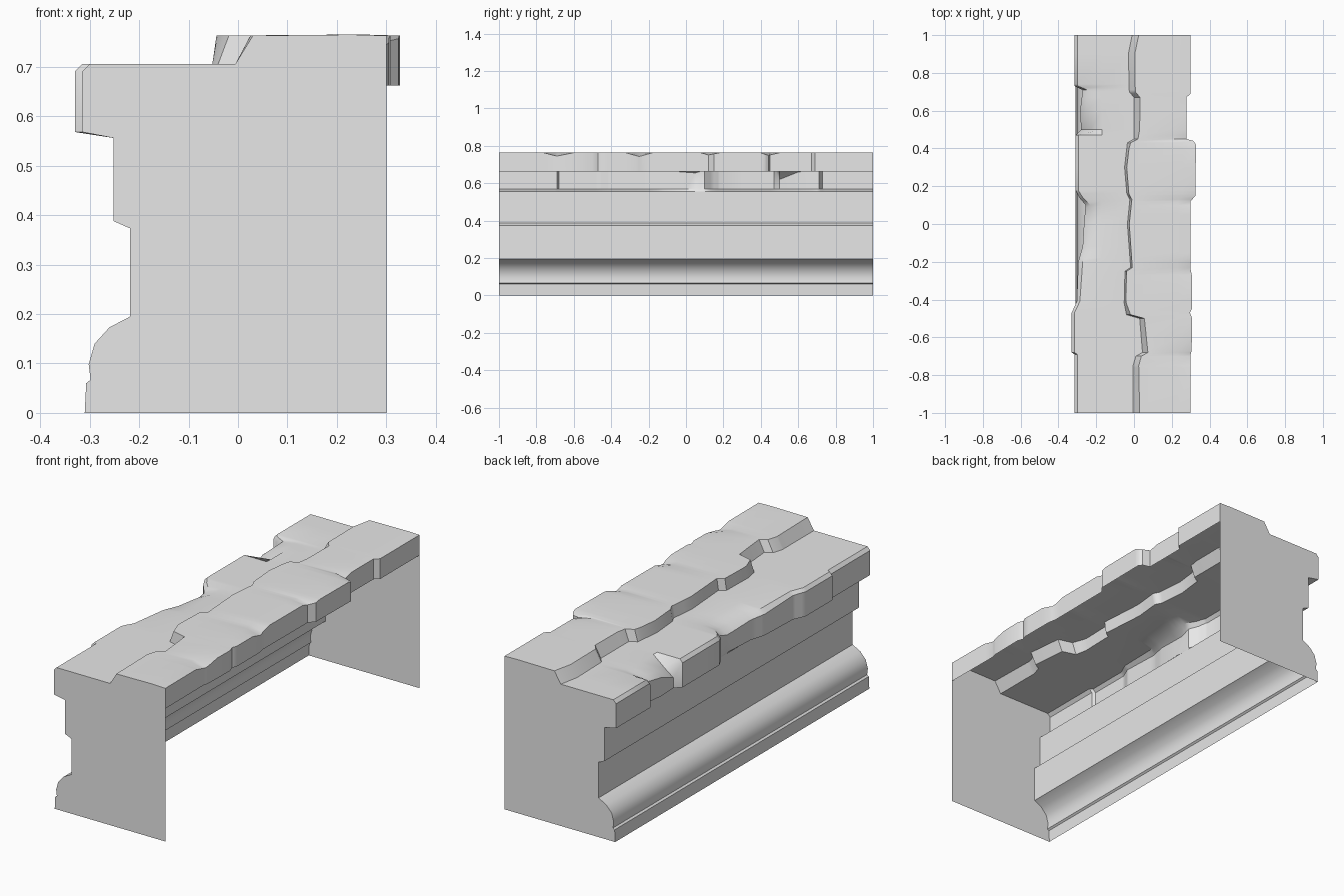
import bpy, bmesh, math

cube = bpy.data.objects.get("Cube")
if cube:
    bpy.data.objects.remove(cube, do_unlink=True)

stone = bpy.data.materials.new("grey stone")
stone.use_nodes = True
colour = (0.8, 0.8, 0.8, 1)
stone.diffuse_color = colour
stone.node_tree.nodes["Principled BSDF"].inputs["Base Color"].default_value = colour

# Heights of the paving tiers
LOW_TOP, HIGH_TOP, EDGE_BOTTOM = 0.706, 0.765, 0.662

# Moulded base cross-section, straight along the whole length (x, z)
moulding = [(-0.31, 0), (-0.307, 0.06), (-0.298, 0.067), (-0.302, 0.098),
            (-0.29, 0.14), (-0.26, 0.173), (-0.218, 0.195), (-0.218, 0.373),
            (-0.252, 0.388), (-0.252, 0.556)]

# Worn outlines of the slabs along the length (y, x)
lip = [(-1, -0.315), (-0.69, -0.315), (-0.68, -0.33), (-0.47, -0.33), (-0.41, -0.303),
       (-0.2, -0.295), (-0.12, -0.272), (0, -0.265), (0.1, -0.256), (0.14, -0.29),
       (0.18, -0.31), (0.47, -0.31), (0.5, -0.28), (0.6, -0.285), (0.71, -0.272),
       (0.73, -0.315), (1, -0.315)]
step = [(-1, -0.005), (-0.75, -0.005), (-0.7, 0.01), (-0.68, 0.045), (-0.5, 0.03),
        (-0.48, -0.04), (-0.42, -0.052), (-0.25, -0.048), (-0.23, -0.018), (0, -0.035),
        (0.13, -0.022), (0.16, -0.038), (0.3, -0.05), (0.43, -0.035), (0.45, 0),
        (0.67, 0), (0.7, -0.025), (0.9, -0.03), (1, -0.01)]
edge = [(-1, 0.3), (-0.7, 0.298), (-0.67, 0.305), (-0.5, 0.308), (-0.47, 0.296),
        (-0.45, 0.306), (-0.27, 0.306), (-0.23, 0.298), (0.12, 0.3), (0.15, 0.325),
        (0.42, 0.328), (0.44, 0.315), (0.45, 0.277), (0.67, 0.277), (0.69, 0.3), (1, 0.3)]
# How far the riser leans, and chips taken out of the edges (y, amount)
lean = [(-1, 0.035), (-0.5, 0.025), (-0.4, 0.008), (0.4, 0.012), (0.5, 0.03), (1, 0.035)]
edge_chip = [(-0.76, 0), (-0.69, 0.018), (-0.6, 0), (-0.32, 0), (-0.25, 0.02),
             (-0.18, 0), (0.08, 0), (0.12, 0.012), (0.18, 0), (0.4, 0), (0.44, 0.014), (0.5, 0)]
lip_chip = [(-0.45, 0), (-0.15, 0.02), (0.05, 0.035), (0.17, 0), (0.47, 0),
            (0.5, 0.07), (0.6, 0.03), (0.72, 0.015), (0.74, 0)]


def follow(outline, y):
    """Linear value of an outline at position y."""
    if y <= outline[0][0]:
        return outline[0][1]
    for (y0, a), (y1, b) in zip(outline, outline[1:]):
        if y <= y1:
            return a + (b - a) * (y - y0) / (y1 - y0)
    return outline[-1][1]


def section(y):
    """Worn slab cross-section from the lip up to the opposite edge."""
    front, riser, back = follow(lip, y), follow(step, y), follow(edge, y)
    drop, nick = follow(lip_chip, y), follow(edge_chip, y)
    inset = 0.015 + drop * 0.5
    return [(front, 0.568), (front, LOW_TOP - 0.016 - drop),
            (front + inset, LOW_TOP - drop * 0.7), (-0.17, LOW_TOP),
            (riser, LOW_TOP), (riser + follow(lean, y), HIGH_TOP - 0.002),
            (back - 0.07, HIGH_TOP), (back, HIGH_TOP - 0.002 - nick), (back, EDGE_BOTTOM)]


def finish(name, bm, smooth):
    mesh = bpy.data.meshes.new(name)
    bm.to_mesh(mesh)
    bm.free()
    obj = bpy.data.objects.new(name, mesh)
    bpy.context.collection.objects.link(obj)
    mesh.materials.append(stone)
    if smooth:
        bpy.ops.object.select_all(action="DESELECT")
        obj.select_set(True)
        bpy.context.view_layer.objects.active = obj
        bpy.ops.object.shade_smooth_by_angle(angle=math.radians(smooth))
    return obj


def loft(name, stations, profile_at, smooth):
    """Open skin through the cross-sections at the given stations."""
    bm = bmesh.new()
    rows = [[bm.verts.new((x, y, z)) for x, z in profile_at(y)] for y in stations]
    for near, far in zip(rows, rows[1:]):
        for i in range(len(near) - 1):
            bm.faces.new((near[i], near[i + 1], far[i + 1], far[i]))
    # Outward is away from the open side
    bmesh.ops.recalc_face_normals(bm, faces=bm.faces)
    bm.normal_update()
    if sum(f.normal.x * f.calc_area() for f in bm.faces if f.calc_center_median().x < -0.2) > 0:
        bmesh.ops.reverse_faces(bm, faces=bm.faces)
    return finish(name, bm, smooth)


# Moulded wall and the worn paving above it
loft("moulded_wall", [-1, 1], lambda y: moulding, 38)
outlines = (lip, step, edge, lean, edge_chip, lip_chip)
stations = sorted({y for outline in outlines for y, _ in outline})
loft("worn_paving", stations, lambda y: [moulding[-1]] + section(y), 35)

# Flat end walls closing both ends; the far long side and underside stay open
for name, y in (("front_end_wall", -1), ("back_end_wall", 1)):
    bm = bmesh.new()
    outline = moulding + section(y) + [(0.3, 0)]
    face = bm.faces.new([bm.verts.new((x, y, z)) for x, z in outline])
    bm.normal_update()
    if face.normal.y * y < 0:
        face.normal_flip()
    finish(name, bm, 0)
